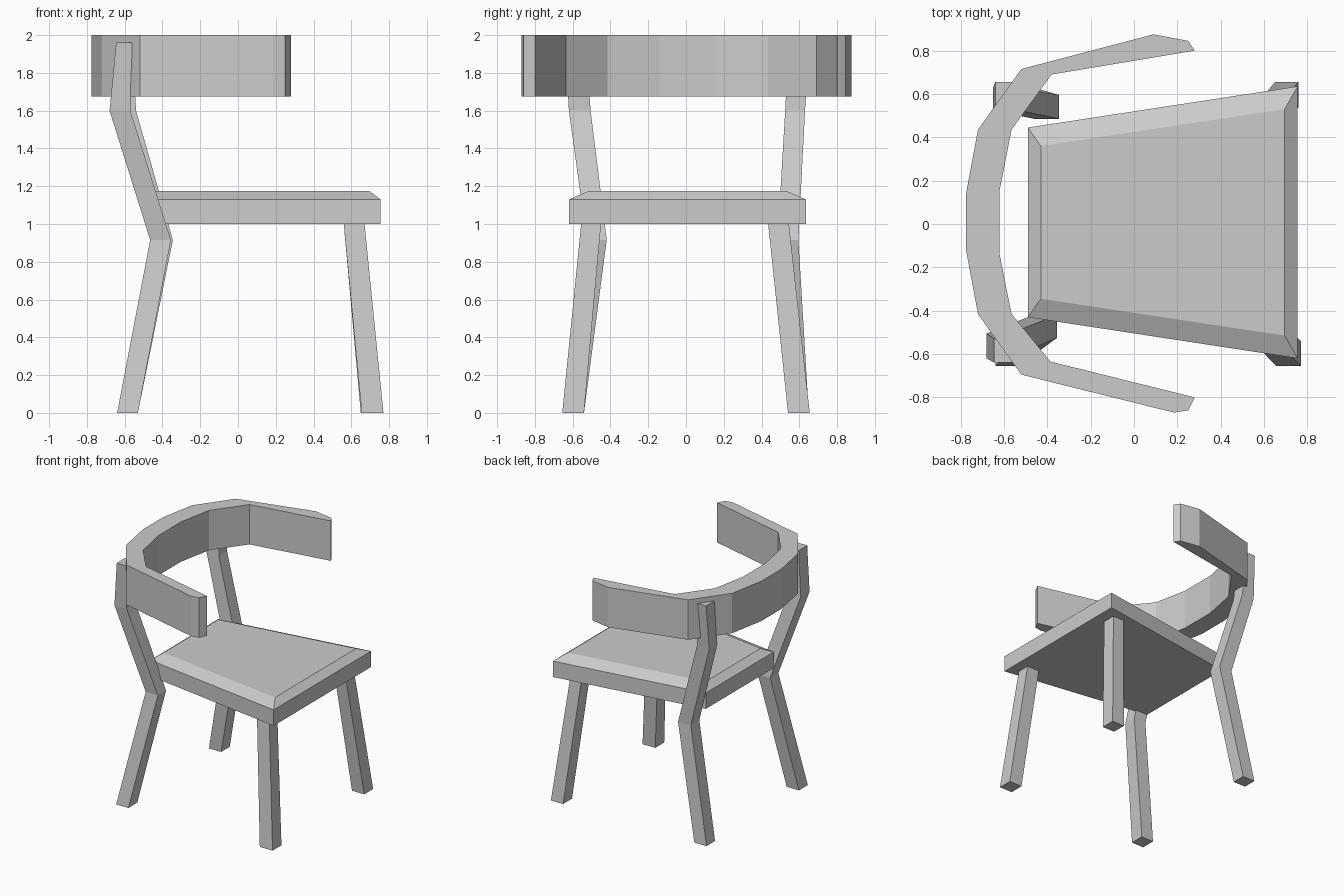
import bpy, bmesh

if "Cube" in bpy.data.objects:
    bpy.data.objects.remove(bpy.data.objects["Cube"])


def loft(name, rings):
    """Closed solid skinned through rings of equal point counts (counter-clockwise, rising)."""
    bm = bmesh.new()
    loops = [[bm.verts.new(p) for p in ring] for ring in rings]
    n = len(loops[0])
    for a, b in zip(loops, loops[1:]):
        for i in range(n):
            j = (i + 1) % n
            bm.faces.new((a[i], a[j], b[j], b[i]))
    bm.faces.new(loops[0][::-1])
    bm.faces.new(loops[-1])
    bmesh.ops.recalc_face_normals(bm, faces=bm.faces)
    mesh = bpy.data.meshes.new(name)
    bm.to_mesh(mesh)
    bm.free()
    obj = bpy.data.objects.new(name, mesh)
    bpy.context.collection.objects.link(obj)
    return obj


def flat(outline, z):
    return [(x, y, z) for x, y in outline]


def leg(name, sections):
    """Square-section leg; each section is x0, x1, y0, y1, z."""
    return loft(name, [flat([(x0, y0), (x1, y0), (x1, y1), (x0, y1)], z)
                       for x0, x1, y0, y1, z in sections])


# Seat: tapered slab with a chamfered top
seat_edge = [(-0.49, -0.43), (0.755, -0.62), (0.755, 0.635), (-0.49, 0.445)]
seat_top = [(-0.43, -0.345), (0.695, -0.515), (0.695, 0.53), (-0.43, 0.36)]
loft("seat", [flat(seat_edge, 1.0), flat(seat_edge, 1.13), flat(seat_top, 1.175)])

# Backrest: curved band wrapping into the arms
outer = [(0.28, 0.80), (0.25, 0.845), (0.09, 0.875), (-0.52, 0.715),
         (-0.72, 0.435), (-0.775, 0.14), (-0.775, -0.12), (-0.72, -0.415),
         (-0.52, -0.695), (0.185, -0.87), (0.25, -0.86), (0.28, -0.80)]
inner = [(-0.385, -0.635), (-0.565, -0.415), (-0.62, -0.14),
         (-0.62, 0.155), (-0.565, 0.435), (-0.38, 0.69)]
loft("backrest", [flat(outer + inner, 1.675), flat(outer + inner, 2.0)])

# Front legs: splayed outward
leg("front_leg_near", [(0.655, 0.77, -0.655, -0.54, 0),
                       (0.56, 0.67, -0.555, -0.45, 1.0)])
leg("front_leg_far", [(0.65, 0.76, 0.54, 0.655, 0),
                      (0.56, 0.66, 0.435, 0.545, 1.0)])

# Back legs: bent below the seat and again under the backrest
leg("back_leg_near", [(-0.64, -0.53, -0.655, -0.54, 0),
                      (-0.465, -0.355, -0.525, -0.42, 0.915),
                      (-0.68, -0.57, -0.62, -0.505, 1.6),
                      (-0.645, -0.56, -0.64, -0.53, 1.96)])
leg("back_leg_far", [(-0.64, -0.53, 0.54, 0.65, 0),
                     (-0.46, -0.345, 0.485, 0.595, 0.915),
                     (-0.65, -0.54, 0.525, 0.63, 1.6),
                     (-0.64, -0.56, 0.545, 0.655, 1.96)])
